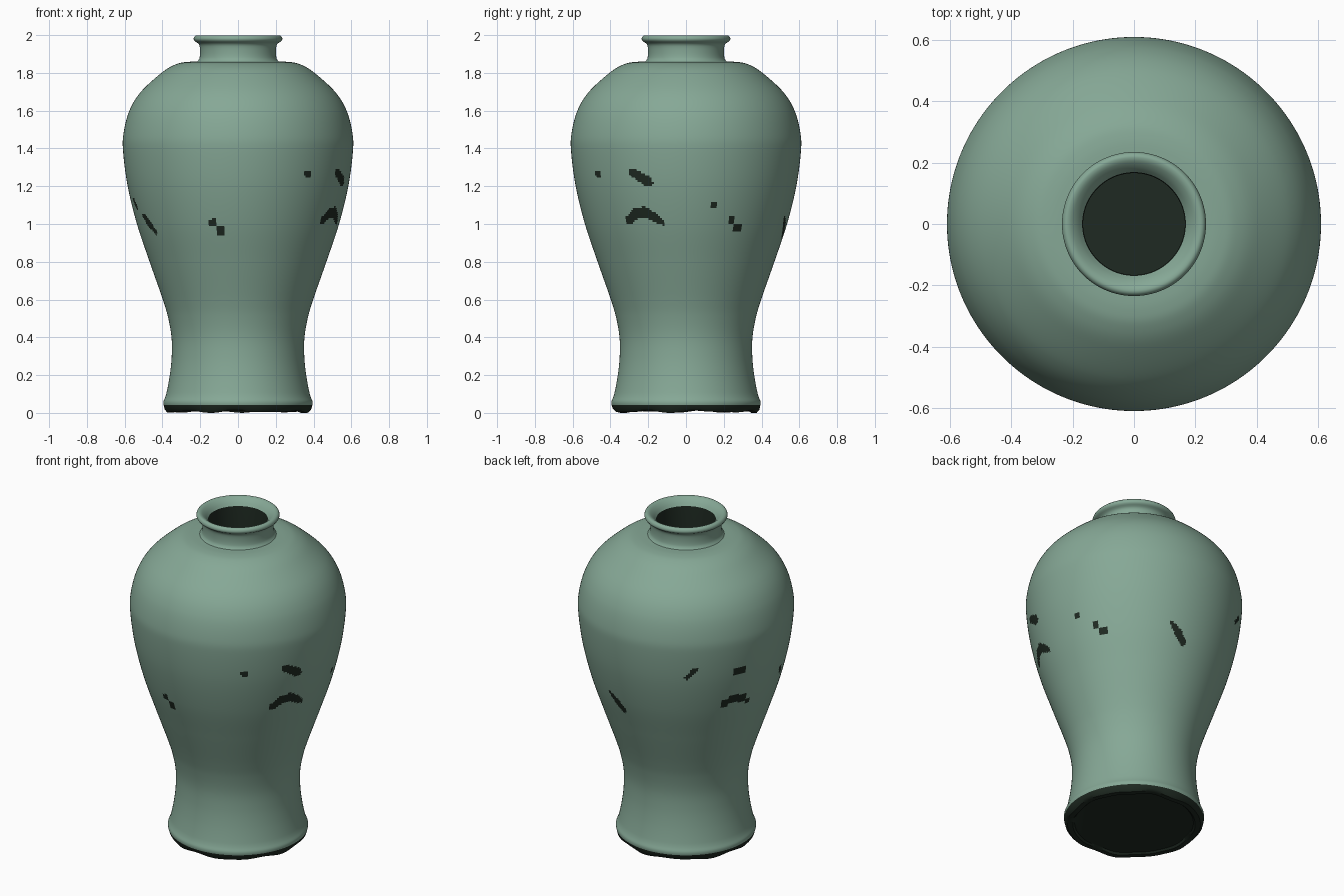
import bpy, bmesh, math
from mathutils import Vector

if "Cube" in bpy.data.objects:
    bpy.data.objects.remove(bpy.data.objects["Cube"])

SEG = 320      # sides around the vase
STEP = 0.011   # spacing of rings along the profile


def material(name, rgb):
    m = bpy.data.materials.new(name)
    m.diffuse_color = (*rgb, 1)
    m.use_nodes = True
    m.node_tree.nodes["Principled BSDF"].inputs["Base Color"].default_value = m.diffuse_color
    return m


green = material("celadon_green", (0.238, 0.392, 0.305))
dark = material("dark_clay", (0.0137, 0.0232, 0.016))


def smooth_path(pts):
    """Catmull-Rom curve through (radius, z) points, evenly stepped."""
    p = [Vector(q) for q in pts]
    p = [2 * p[0] - p[1]] + p + [2 * p[-1] - p[-2]]
    out = []
    for i in range(1, len(p) - 2):
        a, b, c, d = p[i - 1:i + 3]
        n = max(2, math.ceil((c - b).length / STEP))
        for k in range(n):
            t = k / n
            out.append(0.5 * (2 * b + (c - a) * t + (2 * a - 5 * b + 4 * c - d) * t * t
                              + (3 * b - a - 3 * c + d) * t ** 3))
    return out + [p[-2]]


def lathe(name, path, wave=0.0, cap=False):
    """Spin a profile around z; wave makes the lowest edge uneven."""
    bm = bmesh.new()
    rings = []
    for r, z in path:
        ring = []
        for i in range(SEG):
            a = 2 * math.pi * i / SEG
            dz = wave * max(0, 1 - z / 0.04) * (1 + 0.6 * math.sin(7 * a) + 0.4 * math.sin(11 * a + 1))
            ring.append(bm.verts.new((r * math.cos(a), r * math.sin(a), z + dz)))
        rings.append(ring)
    for lo, hi in zip(rings, rings[1:]):
        for i in range(SEG):
            j = (i + 1) % SEG
            bm.faces.new((lo[i], lo[j], hi[j], hi[i]))
    if cap == "start":
        bm.faces.new(rings[0][::-1])
    elif cap == "end":
        bm.faces.new(rings[-1])
    me = bpy.data.meshes.new(name)
    bm.to_mesh(me)
    bm.free()
    ob = bpy.data.objects.new(name, me)
    bpy.context.collection.objects.link(ob)
    me.materials.append(green)
    me.materials.append(dark)
    bpy.ops.object.select_all(action="DESELECT")
    ob.select_set(True)
    bpy.context.view_layer.objects.active = ob
    bpy.ops.object.shade_smooth_by_angle(angle=math.radians(40))
    return ob


# Body, from the foot edge to the shoulder
body = lathe("body", smooth_path([
    (0.394, 0.042), (0.395, 0.06), (0.380, 0.1), (0.361, 0.2), (0.351, 0.3), (0.352, 0.4),
    (0.369, 0.5), (0.398, 0.6), (0.468, 0.8), (0.535, 1.0), (0.584, 1.2), (0.608, 1.38),
    (0.606, 1.48), (0.575, 1.6), (0.514, 1.7), (0.405, 1.8), (0.335, 1.843), (0.28, 1.857),
    (0.215, 1.86)]))

# Neck and rolled lip
lathe("neck_and_lip", smooth_path([
    (0.218, 1.858), (0.205, 1.875), (0.201, 1.91), (0.206, 1.95), (0.229, 1.968), (0.235, 1.982),
    (0.225, 1.998), (0.207, 1.996), (0.185, 1.978), (0.168, 1.955)]))

# Dark inside of the neck
inside = lathe("inside", [(0.168, 1.955), (0.166, 1.9), (0.166, 1.7)], cap="end")

# Unglazed foot with an uneven edge and recessed underside
foot = lathe("foot", [(0.335, 0.012), (0.345, 0.0), (0.375, 0.0), (0.388, 0.015), (0.394, 0.042)],
             wave=0.007, cap="start")
for ob in (inside, foot):
    for f in ob.data.polygons:
        f.material_index = 1

# Dark glaze marks: strokes of (angle in degrees, height, half width)
MARKS = [
    [(-28, 1.272, 0.024), (-20, 1.222, 0.027)],
    [(-34, 1.02, 0.022), (-29, 1.055, 0.030), (-23, 1.065, 0.027), (-17, 1.03, 0.021), (-13, 1.002, 0.010)],
    [(73.5, 1.03, 0.013), (78, 0.985, 0.025), (82, 0.945, 0.022)],
    [(204.5, 1.04, 0.018), (208.5, 1.005, 0.024), (213.5, 0.957, 0.014)],
    [(194, 1.125, 0.016), (197, 1.085, 0.016)],
    [(125.5, 1.24, 0.013), (130, 1.29, 0.015)],
]


def in_mark(c):
    r = math.hypot(c.x, c.y)
    az = math.degrees(math.atan2(c.y, c.x)) % 360
    for stroke in MARKS:
        for (a0, z0, w0), (a1, z1, w1) in zip(stroke, stroke[1:]):
            to_arc = lambda a: math.radians((a - az + 180) % 360 - 180) * r
            a, b = Vector((to_arc(a0), z0 - c.z)), Vector((to_arc(a1), z1 - c.z))
            d = b - a
            t = min(1, max(0, -a.dot(d) / d.dot(d)))
            if (a + d * t).length < w0 + (w1 - w0) * t:
                return True
    return False


for f in body.data.polygons:
    if 0.88 < f.center.z < 1.35 and in_mark(f.center):
        f.material_index = 1
